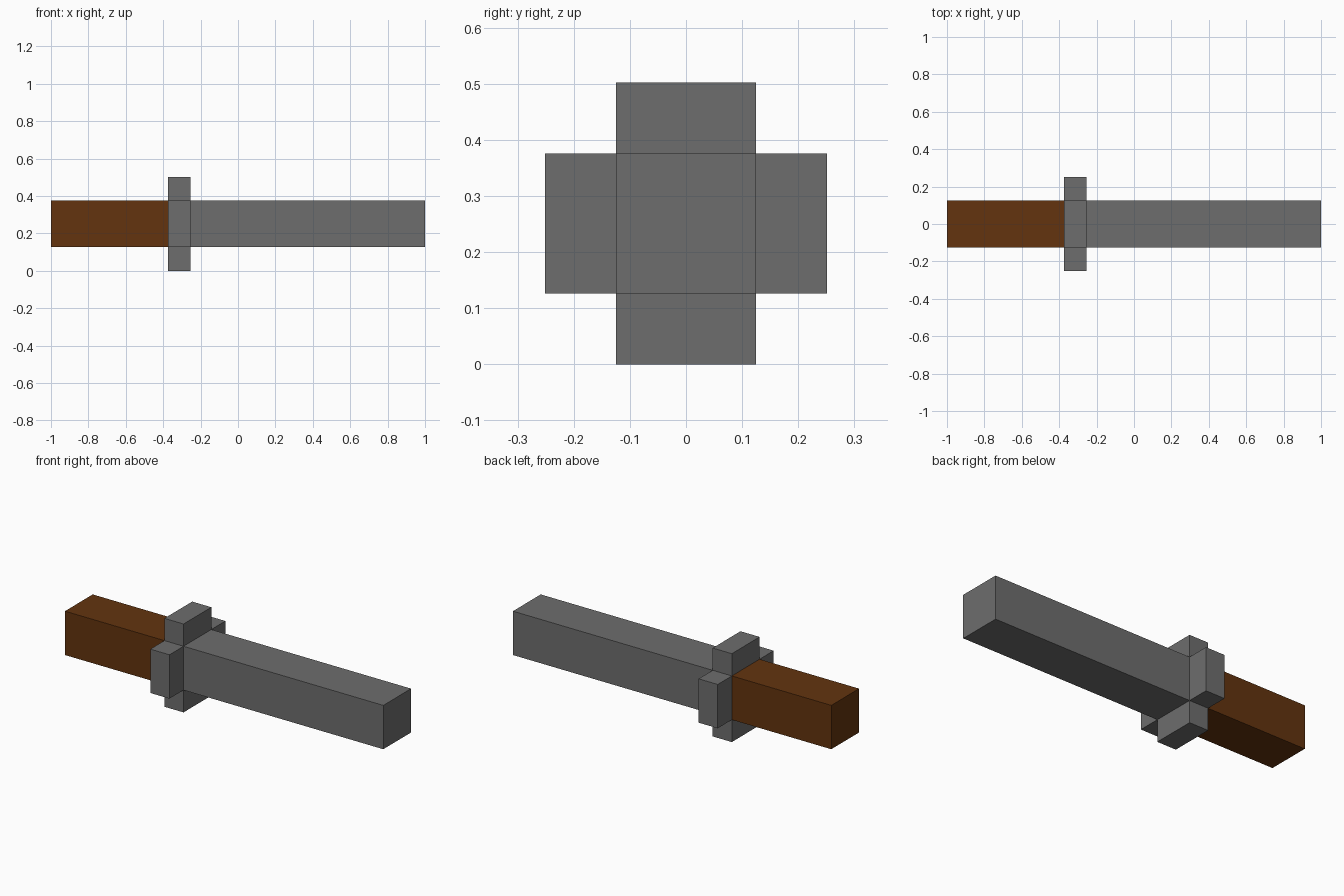
import bpy
import bmesh

cube = bpy.data.objects.get("Cube")
if cube:
    bpy.data.objects.remove(cube, do_unlink=True)

MID_Z = 0.251            # height of the long axis
HALF = 0.1245            # half thickness of grip, blade and guard arms
REACH = 0.251            # how far the guard arms reach from the axis
X_END, X_GRIP, X_GUARD, X_TIP = -1.0, -0.375, -0.255, 1.0


def material(name, rgb):
    mat = bpy.data.materials.new(name)
    mat.use_nodes = True
    color = (*rgb, 1.0)
    mat.diffuse_color = color
    mat.node_tree.nodes["Principled BSDF"].inputs["Base Color"].default_value = color
    return mat


def prism(name, profile, x0, x1, mat):
    """Extrude a (y, z) profile, centred on the long axis, from x0 to x1."""
    bm = bmesh.new()
    face = bm.faces.new([bm.verts.new((x0, y, z + MID_Z)) for y, z in profile])
    extruded = bmesh.ops.extrude_face_region(bm, geom=[face])["geom"]
    verts = [v for v in extruded if isinstance(v, bmesh.types.BMVert)]
    bmesh.ops.translate(bm, verts=verts, vec=(x1 - x0, 0, 0))
    bmesh.ops.recalc_face_normals(bm, faces=bm.faces)
    mesh = bpy.data.meshes.new(name)
    bm.to_mesh(mesh)
    bm.free()
    mesh.materials.append(mat)
    obj = bpy.data.objects.new(name, mesh)
    bpy.context.collection.objects.link(obj)
    return obj


steel = material("grey steel", (0.155, 0.155, 0.155))
wood = material("brown wood", (0.125, 0.034, 0.0045))

# Square section, and a plus-shaped section made by turning one arm four times
square = [(HALF, -HALF), (HALF, HALF), (-HALF, HALF), (-HALF, -HALF)]
cross = []
y_z = [(REACH, -HALF), (REACH, HALF), (HALF, HALF)]
for _ in range(4):
    cross += y_z
    y_z = [(-z, y) for y, z in y_z]

# Grip, guard and blade along x
prism("grip", square, X_END, X_GRIP, wood)
prism("cross_guard", cross, X_GRIP, X_GUARD, steel)
prism("blade", square, X_GUARD, X_TIP, steel)
